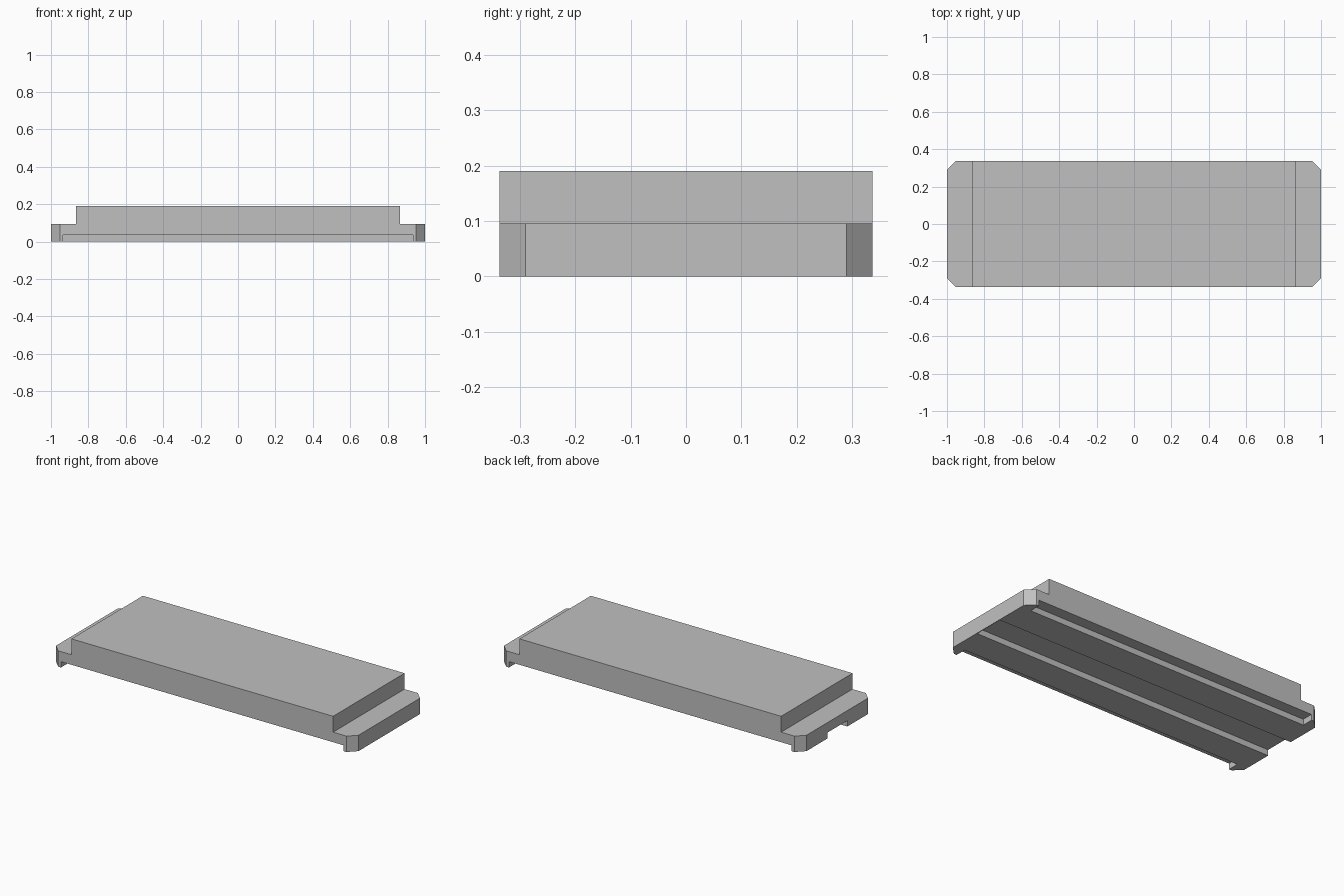
import bpy
import bmesh
from mathutils import Matrix, Vector

HALF_LENGTH, HALF_WIDTH = 1.0, 0.337
DECK_HALF, LEDGE_Z, TOP_Z = 0.865, 0.095, 0.19
CHAMFER = 0.047
GROOVE_Z = 0.035

old = bpy.data.objects.get("Cube")
if old:
    bpy.data.objects.remove(old, do_unlink=True)

grey = bpy.data.materials.new("light_grey")
grey.use_nodes = True
colour = (0.53, 0.53, 0.53, 1)
grey.diffuse_color = colour
grey.node_tree.nodes["Principled BSDF"].inputs["Base Color"].default_value = colour


def add_object(name, bm):
    bmesh.ops.recalc_face_normals(bm, faces=bm.faces)
    mesh = bpy.data.meshes.new(name)
    bm.to_mesh(mesh)
    bm.free()
    mesh.materials.append(grey)
    obj = bpy.data.objects.new(name, mesh)
    bpy.context.collection.objects.link(obj)
    return obj


def box(name, low, high):
    low, high = Vector(low), Vector(high)
    bm = bmesh.new()
    bmesh.ops.create_cube(bm, size=1, matrix=Matrix.Translation((low + high) / 2)
                          @ Matrix.Diagonal((high - low).to_4d()))
    return add_object(name, bm)


def cut(target, cutter):
    mod = target.modifiers.new(cutter.name, "BOOLEAN")
    mod.operation = "DIFFERENCE"
    mod.solver = "EXACT"
    mod.object = cutter
    bpy.context.view_layer.objects.active = target
    bpy.ops.object.modifier_apply(modifier=mod.name)
    bpy.data.objects.remove(cutter, do_unlink=True)


# Stepped slab: side profile extruded across the width
half = [(HALF_LENGTH, 0), (HALF_LENGTH, LEDGE_Z), (DECK_HALF, LEDGE_Z), (DECK_HALF, TOP_Z)]
profile = half + [(-x, z) for x, z in reversed(half)]
bm = bmesh.new()
face = bm.faces.new([bm.verts.new((x, -HALF_WIDTH, z)) for x, z in profile])
ext = bmesh.ops.extrude_face_region(bm, geom=[face])
moved = [g for g in ext["geom"] if isinstance(g, bmesh.types.BMVert)]
bmesh.ops.translate(bm, verts=moved, vec=(0, 2 * HALF_WIDTH, 0))

# Chamfered upright corners at both ends
corners = [e for e in bm.edges
           if all(abs(v.co.x) > HALF_LENGTH - 0.01 for v in e.verts)
           and abs(e.verts[0].co.z - e.verts[1].co.z) > 0.01]
bmesh.ops.bevel(bm, geom=corners, offset=CHAMFER, segments=1, affect="EDGES")
slab = add_object("stepped_slab", bm)

# Long grip recesses under both sides
for side in (-1, 1):
    ys = sorted((side * 0.27, side * 0.4))
    cut(slab, box("side_recess", (-0.935, ys[0], -0.1), (0.935, ys[1], GROOVE_Z)))

# Central channel underneath, open at one end and closed by a thin lip at the other
cut(slab, box("channel", (-1.1, -0.095, -0.1), (0.996, 0.09, GROOVE_Z)))
